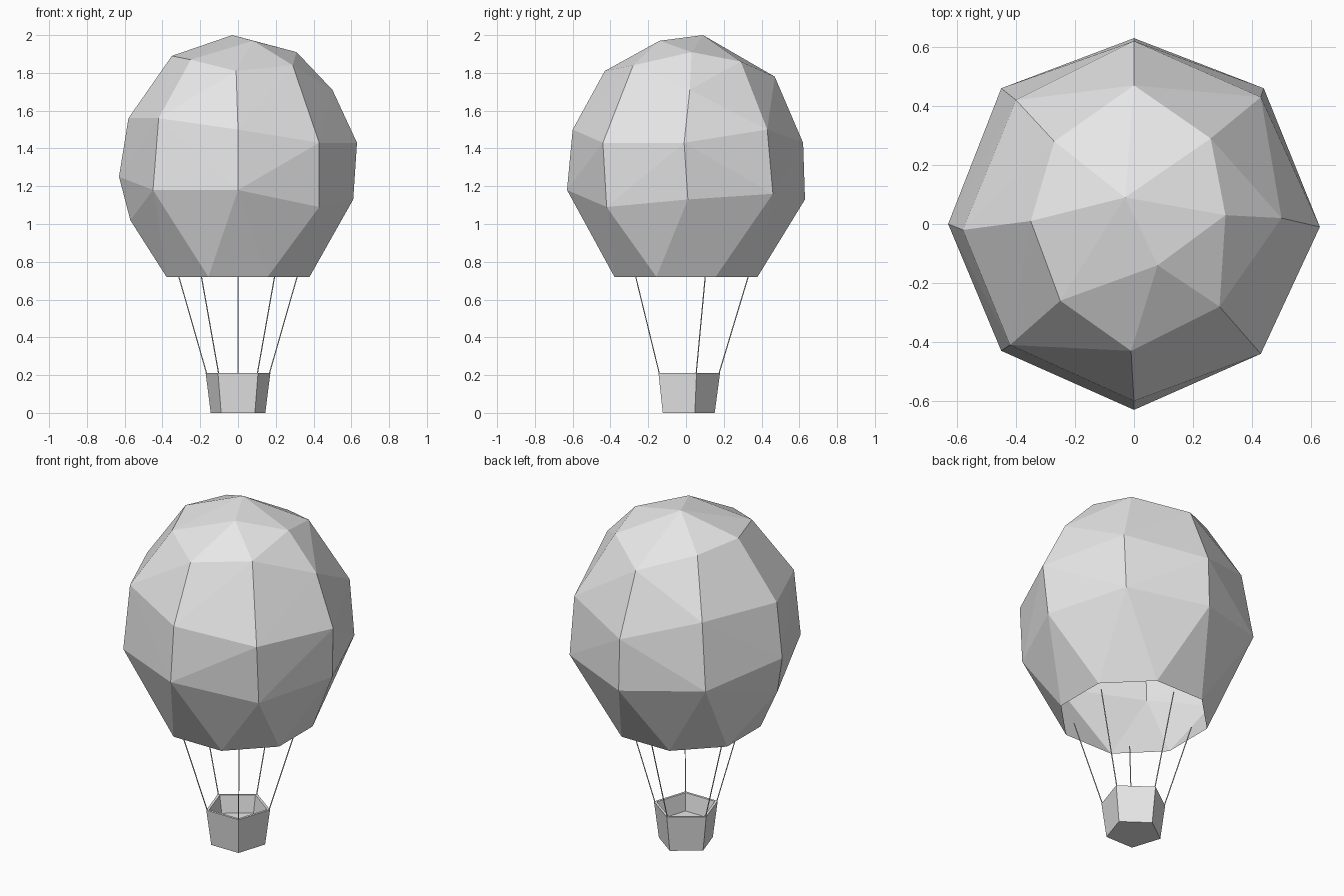
import bpy, bmesh
from math import sin, cos, radians
from mathutils import Vector

if "Cube" in bpy.data.objects:
    bpy.data.objects.remove(bpy.data.objects["Cube"], do_unlink=True)

grey = bpy.data.materials.new("plain_grey")
grey.use_nodes = True
grey.diffuse_color = (0.8, 0.8, 0.8, 1)
grey.node_tree.nodes["Principled BSDF"].inputs["Base Color"].default_value = (0.8, 0.8, 0.8, 1)


def finish(bm, name):
    bmesh.ops.recalc_face_normals(bm, faces=bm.faces)
    mesh = bpy.data.meshes.new(name)
    bm.to_mesh(mesh)
    bm.free()
    mesh.materials.append(grey)
    obj = bpy.data.objects.new(name, mesh)
    bpy.context.collection.objects.link(obj)
    return obj


def ring(radius, z, sides, start):
    angles = [radians(start + 360 * i / sides) for i in range(sides)]
    return [Vector((radius * cos(a), radius * sin(a), z)) for a in angles]


# Envelope: faceted, slightly irregular hull, open at the mouth
MOUTH = 0.72
crown = [(-.03, .09, 2), (.08, -.14, 1.97), (.31, .03, 1.91), (.26, .29, 1.86)]
shoulder = [(.5, .02, 1.71), (0, .47, 1.78), (-.27, .28, 1.87), (-.35, .01, 1.89),
            (-.25, -.26, 1.87), (-.01, -.43, 1.81), (.29, -.28, 1.84)]
upper = [(.63, -.01, 1.43), (.43, .43, 1.5), (0, .62, 1.43), (-.4, .42, 1.56),
         (-.58, -.02, 1.56), (-.42, -.41, 1.56), (0, -.6, 1.5), (.43, -.44, 1.43)]
lower = [(.61, .01, 1.13), (.44, .46, 1.16), (0, .63, 1.13), (-.45, .46, 1.18),
         (-.63, 0, 1.25), (-.57, -.04, 1.02), (-.45, -.43, 1.18), (0, -.63, 1.18),
         (.43, -.42, 1.09)]
bm = bmesh.new()
for p in crown + shoulder + upper + lower + ring(.41, MOUTH, 8, 22.5):
    bm.verts.new(p)
bmesh.ops.convex_hull(bm, input=bm.verts)
mouth_faces = [f for f in bm.faces if all(v.co.z < MOUTH + .01 for v in f.verts)]
bmesh.ops.delete(bm, geom=mouth_faces, context='FACES')
finish(bm, "balloon_envelope")

# Basket: tapered pentagon with a rim and a recessed floor
bm = bmesh.new()
levels = [(.152, 0), (.18, .21), (.163, .21), (.145, .11)]
loops = [[bm.verts.new(p) for p in ring(r, z, 5, 90)] for r, z in levels]
for a, b in zip(loops, loops[1:]):
    for i in range(5):
        j = (i + 1) % 5
        bm.faces.new((a[i], a[j], b[j], b[i]))
bm.faces.new(loops[0])
bm.faces.new(loops[-1])
finish(bm, "basket")

# Ropes: one thin rod from each basket corner into the mouth
for i, (foot, head) in enumerate(zip(ring(.172, .2, 5, 90), ring(.332, .73, 5, 90))):
    bm = bmesh.new()
    bmesh.ops.create_cone(bm, cap_ends=True, segments=6, radius1=.003, radius2=.003,
                          depth=(head - foot).length)
    rope = finish(bm, f"rope_{i + 1}")
    rope.location = (foot + head) / 2
    rope.rotation_mode = 'QUATERNION'
    rope.rotation_quaternion = (head - foot).to_track_quat('Z', 'Y')
